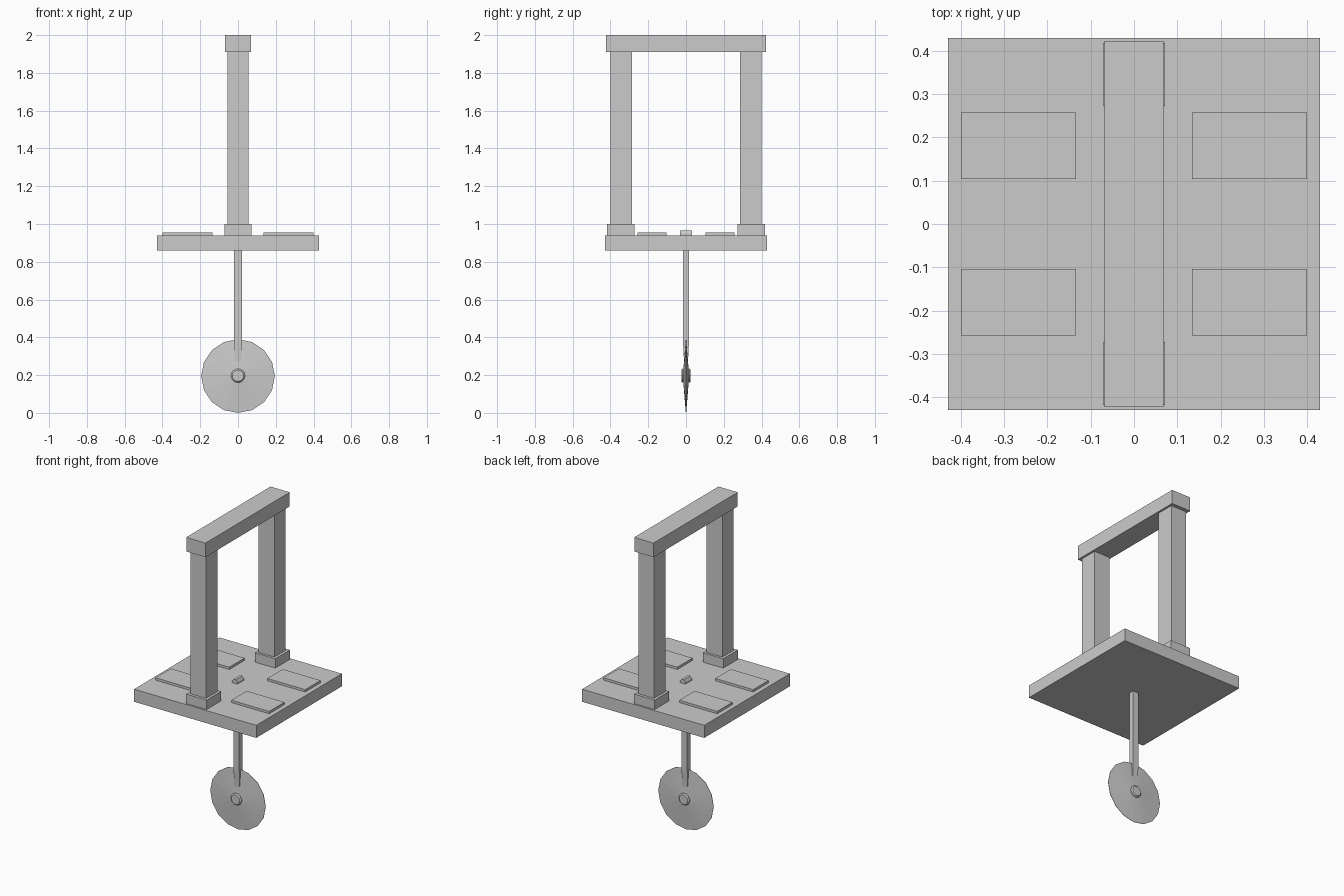
import bpy, bmesh, math
from mathutils import Matrix

if "Cube" in bpy.data.objects:
    bpy.data.objects.remove(bpy.data.objects["Cube"])


def finish(bm, name):
    bmesh.ops.recalc_face_normals(bm, faces=bm.faces)
    me = bpy.data.meshes.new(name)
    bm.to_mesh(me)
    bm.free()
    ob = bpy.data.objects.new(name, me)
    bpy.context.collection.objects.link(ob)
    return ob


def box(name, x, y, z, top=(1, 1), bottom=(1, 1)):
    """Box between (min, max) pairs; top / bottom scale those ends in x and y."""
    bm = bmesh.new()
    bmesh.ops.create_cube(bm, size=1)
    for v in bm.verts:
        s = top if v.co.z > 0 else bottom
        v.co = (sum(x) / 2 + v.co.x * s[0] * (x[1] - x[0]),
                sum(y) / 2 + v.co.y * s[1] * (y[1] - y[0]),
                sum(z) / 2 + v.co.z * (z[1] - z[0]))
    return finish(bm, name)


def lathe(name, profile, sides, z):
    """Spin (radius, y) rings about a y axis at height z."""
    bm = bmesh.new()
    rings = []
    for r, y in profile:
        rings.append([bm.verts.new((r * math.sin(2 * math.pi * i / sides), y,
                                    z + r * math.cos(2 * math.pi * i / sides)))
                      for i in range(sides)])
    for a, b in zip(rings, rings[1:]):
        for i in range(sides):
            j = (i + 1) % sides
            bm.faces.new((a[i], a[j], b[j], b[i]))
    bm.faces.new(rings[0])
    bm.faces.new(rings[-1])
    return finish(bm, name)


# Platform
box("platform", (-.43, .43), (-.43, .43), (.86, .94))

# Foot pads
for sx in (-1, 1):
    for sy in (-1, 1):
        box("foot_pad", sorted((sx * .134, sx * .40)),
            sorted((sy * .104, sy * .258)), (.935, .955))

# Posts with plinths
for s in (-1, 1):
    box("post_base", (-.072, .072), sorted((s * .272, s * .418)), (.935, 1.0))
    box("post", (-.055, .055), sorted((s * .287, s * .40)), (.99, 1.92))

# Top beam
box("top_beam", (-.068, .068), (-.423, .423), (1.91, 2.0))

# Small stop in the middle of the platform
box("centre_stop", (-.018, .018), (-.033, .033), (.935, .95))
box("centre_stop_cap", (-.018, .018), (-.033, .033), (.95, .965), top=(.5, 1))

# Hanging shaft, tapering to a wedge inside the disc
box("shaft", (-.02, .02), (-.016, .016), (.38, .87))
box("shaft_tip", (-.02, .02), (-.016, .016), (.16, .38), bottom=(.9, .3))

# Pendulum disc, thin at the rim, with hub
lathe("disc", [(.036, -.014), (.195, -.001), (.195, .001), (.036, .014)], 16, .195)
lathe("hub", [(.03, -.025), (.037, -.018), (.037, .018), (.03, .025)], 16, .197)
